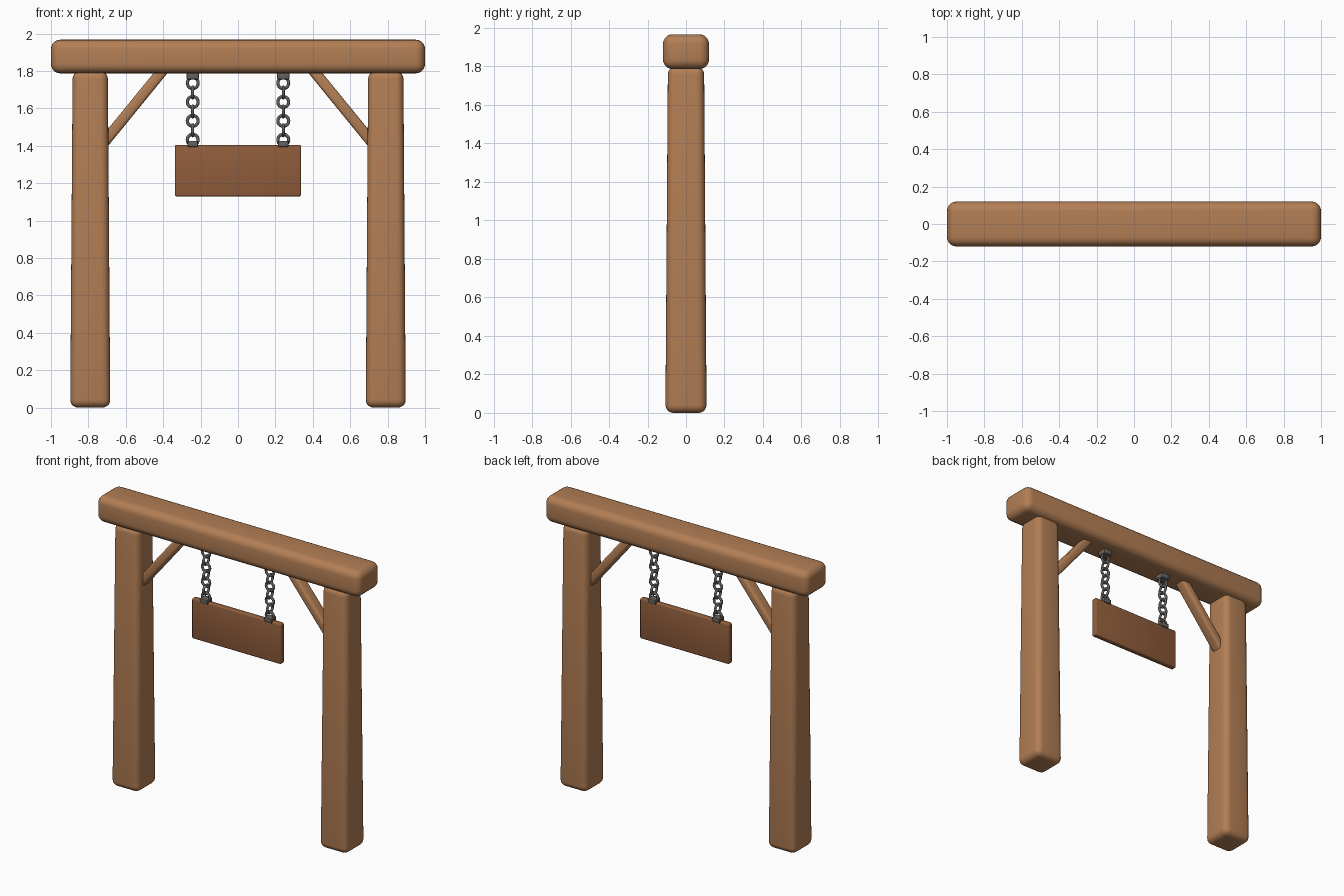
import bpy, bmesh, math
from mathutils import Matrix

if "Cube" in bpy.data.objects:
    bpy.data.objects.remove(bpy.data.objects["Cube"])


def material(name, rgb):
    m = bpy.data.materials.new(name)
    m.diffuse_color = (*rgb, 1)
    m.use_nodes = True
    m.node_tree.nodes["Principled BSDF"].inputs["Base Color"].default_value = m.diffuse_color
    return m


WOOD = material("wood", (0.45, 0.21, 0.09))
BOARD = material("board_wood", (0.28, 0.11, 0.045))
IRON = material("iron", (0.13, 0.12, 0.11))


def finish(obj, name, mat):
    obj.name = name
    obj.data.materials.append(mat)
    bpy.ops.object.select_all(action='DESELECT')
    obj.select_set(True)
    bpy.context.view_layer.objects.active = obj
    bpy.ops.object.shade_smooth_by_angle(angle=math.radians(40))
    return obj


def block(name, center, size, bevel, mat, segments=4, taper=1.0, tilt=0.0):
    """Rounded box; taper scales the top face, tilt turns it about y."""
    bm = bmesh.new()
    bmesh.ops.create_cube(bm, size=1)
    for v in bm.verts:
        k = taper if v.co.z > 0 else 1.0
        v.co.x *= size[0] * k
        v.co.y *= size[1] * k
        v.co.z *= size[2]
    bmesh.ops.bevel(bm, geom=bm.edges[:], offset=bevel, segments=segments,
                    profile=0.5, affect='EDGES', clamp_overlap=True)
    bm.transform(Matrix.Translation(center) @ Matrix.Rotation(tilt, 4, 'Y'))
    me = bpy.data.meshes.new(name)
    bm.to_mesh(me)
    bm.free()
    obj = bpy.data.objects.new(name, me)
    bpy.context.collection.objects.link(obj)
    return finish(obj, name, mat)


# Top beam
block("top_beam", (0, 0, 1.877), (2.0, 0.24, 0.18), 0.05, WOOD, 5)

# Hanging board
block("sign_board", (0, 0, 1.267), (0.676, 0.04, 0.276), 0.01, BOARD, 3)

for side, s in (("left", -1), ("right", 1)):
    # Tapered post
    block(side + "_post", (s * 0.79, 0, 0.9), (0.214, 0.214, 1.8), 0.042, WOOD, 5, taper=0.88)

    # Diagonal brace, ends sunk into post and beam
    x0, z0, x1, z1 = 0.74, 1.389, 0.38, 1.83
    length = math.hypot(x1 - x0, z1 - z0)
    block(side + "_brace", (s * (x0 + x1) / 2, 0, (z0 + z1) / 2), (0.058, 0.08, length),
          0.016, WOOD, 3, tilt=s * math.atan2(x1 - x0, z1 - z0))

    # Chain plates
    cx = s * 0.242
    block(side + "_upper_plate", (cx, 0, 1.775), (0.065, 0.065, 0.04), 0.005, IRON, 2)
    block(side + "_lower_plate", (cx, 0, 1.41), (0.056, 0.056, 0.032), 0.005, IRON, 2)

    # Chain links, alternately turned
    for i in range(7):
        facing = i % 2 == 0
        bpy.ops.mesh.primitive_torus_add(
            location=(cx, 0, 1.735 - i * 0.0505),
            rotation=(math.pi / 2, 0, 0 if facing else math.pi / 2),
            major_radius=0.029, minor_radius=0.0085,
            major_segments=24, minor_segments=10)
        finish(bpy.context.object, f"{side}_chain_link_{i + 1}", IRON)
